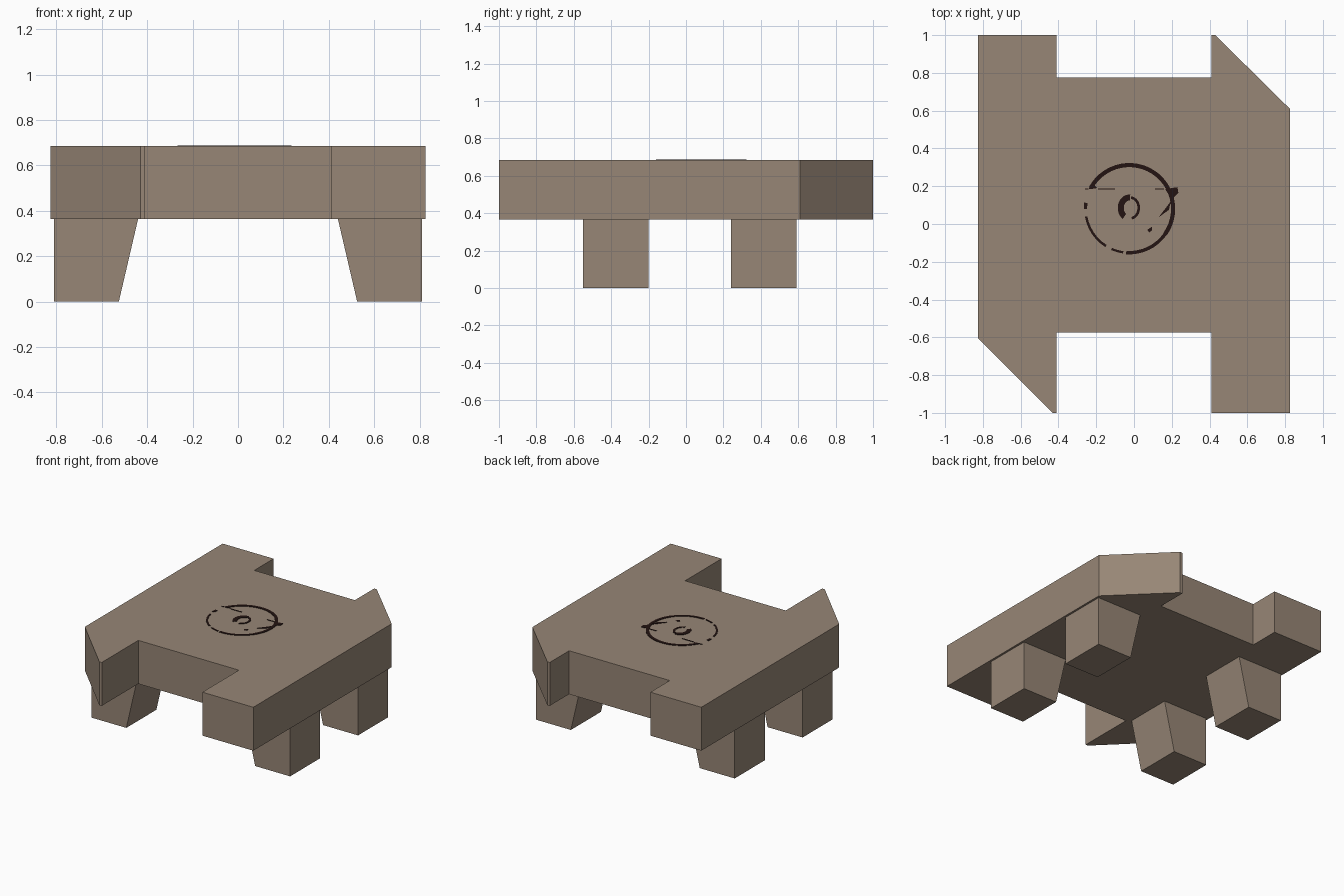
import bpy, bmesh, math

if "Cube" in bpy.data.objects:
    bpy.data.objects.remove(bpy.data.objects["Cube"])

def material(name, rgb):
    m = bpy.data.materials.new(name)
    m.diffuse_color = (*rgb, 1)
    m.use_nodes = True
    m.node_tree.nodes["Principled BSDF"].inputs["Base Color"].default_value = m.diffuse_color
    return m

wood = material("weathered wood", (0.31, 0.24, 0.182))
char = material("burnt brown", (0.017, 0.007, 0.006))

BOTTOM, TOP = 0.365, 0.685

def finish(name, bm, mat):
    bmesh.ops.recalc_face_normals(bm, faces=bm.faces)
    me = bpy.data.meshes.new(name)
    bm.to_mesh(me)
    bm.free()
    me.materials.append(mat)
    ob = bpy.data.objects.new(name, me)
    bpy.context.collection.objects.link(ob)
    return ob

def extrude_outline(bm, points, offset):
    """Add a closed prism from a 3D outline."""
    face = bm.faces.new([bm.verts.new(p) for p in points])
    new = bmesh.ops.extrude_face_region(bm, geom=[face], use_keep_orig=True)["geom"]
    bmesh.ops.translate(bm, vec=offset,
                        verts=[v for v in new if isinstance(v, bmesh.types.BMVert)])

# Table top: slab with a notch at each end and two clipped corners
outline = [(-0.825, 1), (-0.41, 1), (-0.41, 0.775), (0.41, 0.775), (0.41, 1),
           (0.43, 1), (0.825, 0.61), (0.825, -1), (0.41, -1), (0.41, -0.575),
           (-0.41, -0.575), (-0.41, -1), (-0.43, -1), (-0.825, -0.605)]
bm = bmesh.new()
extrude_outline(bm, [(x, y, BOTTOM) for x, y in outline], (0, 0, TOP - BOTTOM))
finish("table_top", bm, wood)

# Four legs, tapered on the inner side
profile = [(0.81, 0), (0.525, 0), (0.44, BOTTOM), (0.81, BOTTOM)]
for side, sx in (("left", -1), ("right", 1)):
    for end, y in (("front", -0.55), ("back", 0.24)):
        bm = bmesh.new()
        extrude_outline(bm, [(sx * x, y, z) for x, z in profile], (0, 0.35, 0))
        finish(f"{end}_{side}_leg", bm, wood)

# Scorched marks on the table top, as very thin plates
THICK = (0, 0, 0.003)

def arc(bm, cx, cy, rx, ry, start, end, width):
    n = max(4, int((end - start) / 7))
    angles = [math.radians(start + (end - start) * i / n) for i in range(n + 1)]
    def rim(d):
        return [(cx + (rx + d) * math.cos(a), cy + (ry + d) * math.sin(a), TOP)
                for a in angles]
    extrude_outline(bm, rim(width / 2) + rim(-width / 2)[::-1], THICK)

def patch(bm, *points):
    extrude_outline(bm, [(x, y, TOP) for x, y in points], THICK)

# Broken outer ring
bm = bmesh.new()
for start, end, width in ((28, 152, 0.022), (172, 180, 0.018), (190, 238, 0.013),
                          (246, 262, 0.012), (266, 325, 0.018), (325, 388, 0.022)):
    arc(bm, -0.025, 0.08, 0.232, 0.232, start, end, width)
finish("scorched_ring", bm, char)

# Small oval in the middle, heavier on its left
bm = bmesh.new()
arc(bm, -0.02, 0.085, 0.045, 0.055, -80, 85, 0.014)
arc(bm, -0.025, 0.085, 0.045, 0.055, 85, 235, 0.032)
finish("scorched_oval", bm, char)

# Stray flecks
bm = bmesh.new()
patch(bm, (0.165, 0.185), (0.23, 0.195), (0.235, 0.165), (0.2, 0.13))
patch(bm, (-0.24, 0.185), (-0.22, 0.215), (-0.195, 0.19))
patch(bm, (0.13, 0.035), (0.195, 0.12), (0.185, 0.075))
patch(bm, (0.07, -0.03), (0.095, -0.015), (0.095, -0.035), (0.08, -0.045))
for x0, x1 in ((-0.26, -0.24), (-0.19, -0.1), (0.11, 0.16)):
    patch(bm, (x0, 0.182), (x1, 0.182), (x1, 0.189), (x0, 0.189))
finish("scorch_flecks", bm, char)
